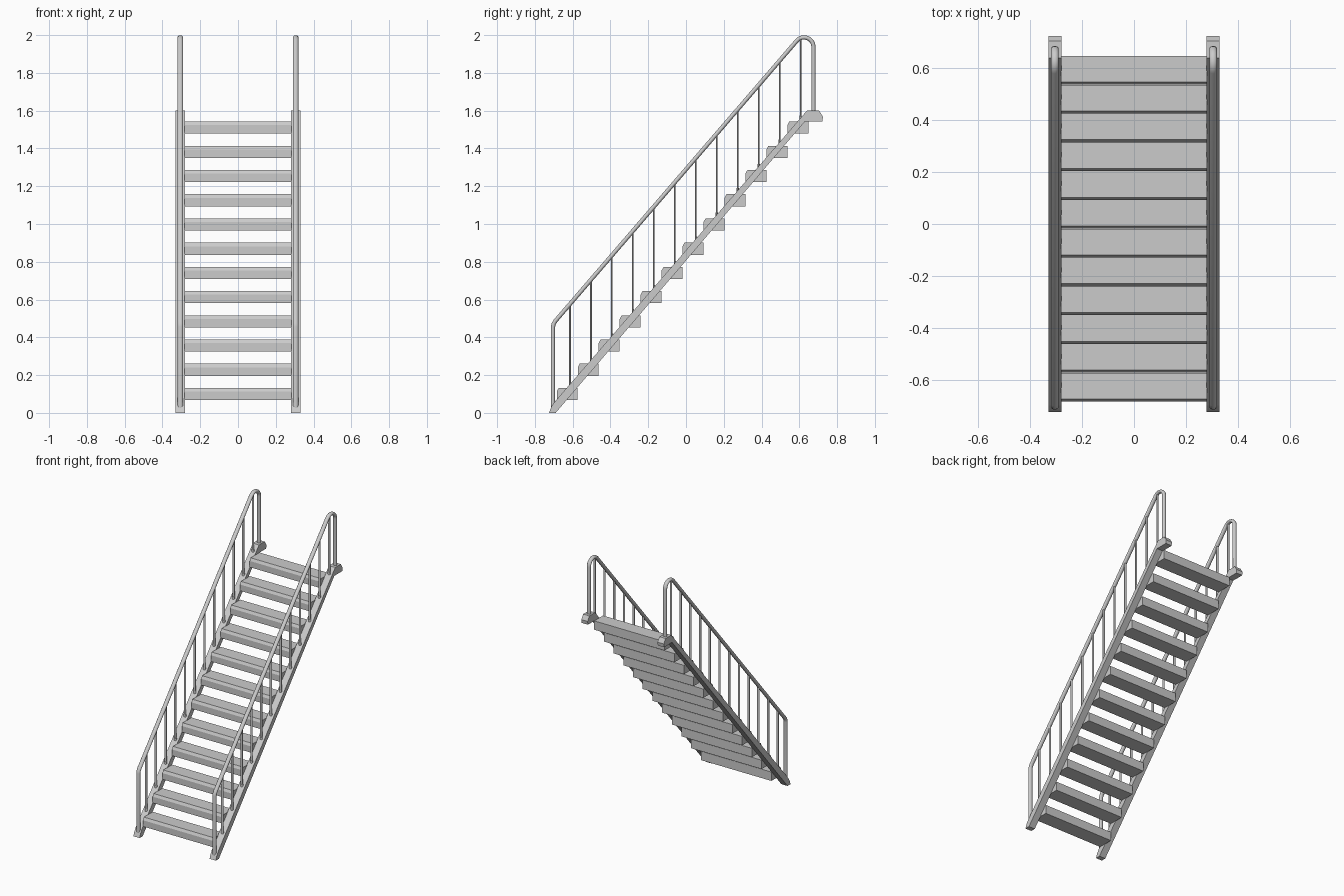
import bpy, bmesh, math
from mathutils import Vector

if "Cube" in bpy.data.objects:
    bpy.data.objects.remove(bpy.data.objects["Cube"])

PITCH_Y, PITCH_Z, STEPS = 0.111, 0.1282, 12
SLOPE = 1.155
RAIL_X = 0.305


def finish(name, bm, mirror=False, smooth=False):
    bmesh.ops.recalc_face_normals(bm, faces=bm.faces)
    me = bpy.data.meshes.new(name)
    bm.to_mesh(me)
    bm.free()
    ob = bpy.data.objects.new(name, me)
    bpy.context.collection.objects.link(ob)
    if smooth:
        bpy.ops.object.select_all(action='DESELECT')
        ob.select_set(True)
        bpy.context.view_layer.objects.active = ob
        bpy.ops.object.shade_smooth_by_angle(angle=math.radians(40))
    if mirror:
        ob.modifiers.new("Mirror", 'MIRROR')
    return ob


def extrude_yz(bm, profile, x0, x1):
    """Side profile (y, z) extruded along x."""
    f = bm.faces.new([bm.verts.new((x0, y, z)) for y, z in profile])
    r = bmesh.ops.extrude_face_region(bm, geom=[f])
    verts = [v for v in r["geom"] if isinstance(v, bmesh.types.BMVert)]
    bmesh.ops.translate(bm, verts=verts, vec=(x1 - x0, 0, 0))


def sweep_yz(bm, path, x, rx, rn, sides=12):
    """Oval section swept along a path in the yz plane."""
    pts = [Vector(p) for p in path]
    rings = []
    for i, p in enumerate(pts):
        a = (p - pts[i - 1]).normalized() if i else None
        b = (pts[i + 1] - p).normalized() if i < len(pts) - 1 else None
        t = ((a or b) + (b or a)).normalized()
        k = 1 / max(0.5, t.dot(a or b))
        n = Vector((-t.y, t.x)) * rn * k
        ring = []
        for j in range(sides):
            w = 2 * math.pi * (j + 0.5) / sides
            ring.append(bm.verts.new((x + rx * math.cos(w),
                                      p.x + n.x * math.sin(w),
                                      p.y + n.y * math.sin(w))))
        rings.append(ring)
    for r0, r1 in zip(rings, rings[1:]):
        for j in range(sides):
            k = (j + 1) % sides
            bm.faces.new((r0[j], r0[k], r1[k], r1[j]))
    bm.faces.new(rings[0])
    bm.faces.new(rings[-1])


# Treads with a chamfered front nose
bm = bmesh.new()
for i in range(STEPS):
    y, z = -0.684 + i * PITCH_Y, 0.068 + i * PITCH_Z
    extrude_yz(bm, [(y, z), (y, z + 0.045), (y + 0.010, z + 0.064),
                    (y + 0.1105, z + 0.064), (y + 0.1105, z)], -0.282, 0.282)
finish("treads", bm)

# Side stringers with foot and top end block
bm = bmesh.new()
extrude_yz(bm, [(-0.725, 0), (-0.69, 0), (0.63, 1.543), (0.722, 1.543),
                (0.725, 1.568), (0.705, 1.60), (0.64, 1.60),
                (-0.70, 0.053), (-0.714, 0.03)], 0.28, 0.33)
finish("stringers", bm, mirror=True)

# Handrails: front post, sloped rail, rounded top, rear post
path = [(-0.704, 0.02), (-0.704, 0.455), (-0.701, 0.470), (-0.692, 0.486)]
for i in range(9):
    w = math.radians(139 - 139 * i / 8)
    path.append((0.625 + 0.05 * math.cos(w), 1.938 + 0.05 * math.sin(w)))
path.append((0.675, 1.59))
bm = bmesh.new()
sweep_yz(bm, path, RAIL_X, 0.015, 0.0115)
finish("handrails", bm, mirror=True, smooth=True)

# Balusters, one per tread, with a small collar at the foot
bm = bmesh.new()
for i in range(STEPS):
    y = -0.614 + i * PITCH_Y
    low = 0.053 + SLOPE * (y + 0.70)
    high = 0.474 + SLOPE * (y + 0.704)
    sweep_yz(bm, [(y, low - 0.02), (y, high)], RAIL_X, 0.009, 0.0045, 8)
    sweep_yz(bm, [(y, low - 0.02), (y, low + 0.012)], RAIL_X, 0.011, 0.006, 8)
finish("balusters", bm, mirror=True, smooth=True)
